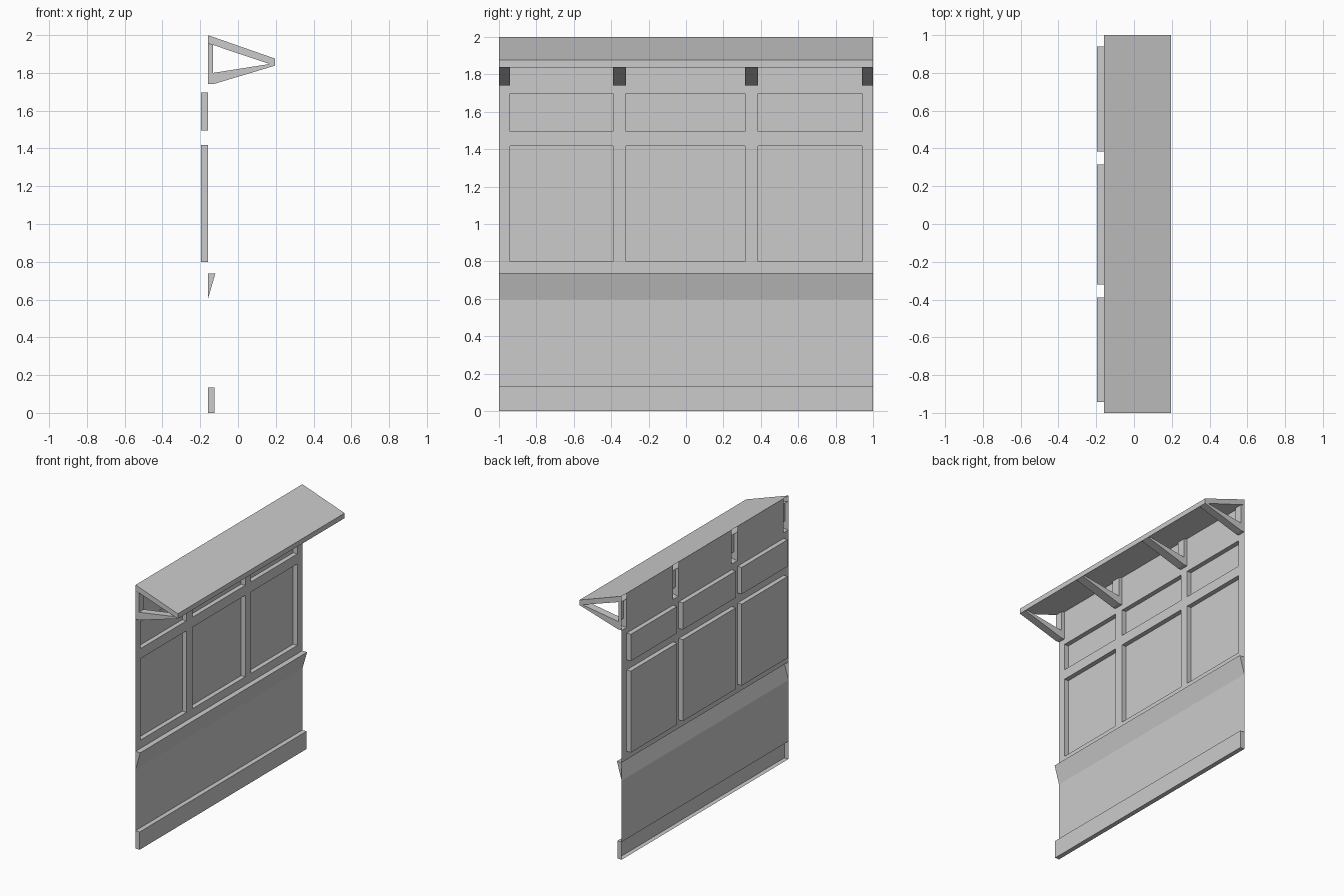
import bpy, bmesh

if "Cube" in bpy.data.objects:
    bpy.data.objects.remove(bpy.data.objects["Cube"])

BACK = -0.16      # plane of the wall sheet
RECESS = -0.195   # plane of the recessed window panes
YS = [-1, -0.942, -0.39, -0.32, 0.316, 0.384, 0.94, 1]   # post / bay columns


def finish(name, bm):
    mesh = bpy.data.meshes.new(name)
    bm.to_mesh(mesh)
    bm.free()
    obj = bpy.data.objects.new(name, mesh)
    bpy.context.collection.objects.link(obj)
    return obj


def sheet(name, strips, caps, y0, y1):
    """Open-backed shell: x/z polylines swept along y, with end cap polygons."""
    bm = bmesh.new()

    def face(points):
        bm.faces.new([bm.verts.new(p) for p in points])

    for line in strips:
        for (xa, za), (xb, zb) in zip(line, line[1:]):
            face([(xa, y0, za), (xb, y0, zb), (xb, y1, zb), (xa, y1, za)])
    for cap in caps:
        for y in (y0, y1):
            face([(x, y, z) for x, z in cap])
    bmesh.ops.remove_doubles(bm, verts=bm.verts, dist=0.0005)
    bmesh.ops.recalc_face_normals(bm, faces=bm.faces)
    # The steepest forward face must look toward +x
    lead = max(bm.faces, key=lambda f: abs(f.normal.x))
    if lead.normal.x < 0:
        bmesh.ops.reverse_faces(bm, faces=bm.faces)
    return finish(name, bm)


# Wall sheet, with recessed window panes and open slots behind the brackets
zs = [0.135, 0.60, 0.737, 0.80, 1.418, 1.494, 1.697, 1.74, 2.0]
bm = bmesh.new()


def quad(points):
    bm.faces.new([bm.verts.new(p) for p in points])


for i, (y0, y1) in enumerate(zip(YS, YS[1:])):
    bay = i % 2 == 1
    for j, (z0, z1) in enumerate(zip(zs, zs[1:])):
        if j == 1 or (j == 7 and not bay):
            continue
        ring = [(y0, z0), (y1, z0), (y1, z1), (y0, z1)]
        pane = bay and j in (3, 5)
        quad([(RECESS if pane else BACK, y, z) for y, z in ring])
        if pane:
            for (ya, za), (yb, zb) in zip(ring, ring[1:] + ring[:1]):
                quad([(BACK, ya, za), (BACK, yb, zb),
                      (RECESS, yb, zb), (RECESS, ya, za)])
bmesh.ops.remove_doubles(bm, verts=bm.verts, dist=0.0005)
finish("wall_with_windows", bm)

# Skirting along the ground and sloped sill below the windows
base = [(BACK, 0), (-0.125, 0), (-0.125, 0.135), (BACK, 0.135)]
sheet("skirting", [base], [base], -1, 1)
sill = [(BACK, 0.60), (-0.12, 0.737), (BACK, 0.737)]
sheet("sill", [sill], [sill], -1, 1)

# Sloping awning slab
roof = [(BACK, 2.0), (0.195, 1.876), (0.195, 1.838), (BACK, 1.957)]
sheet("awning", [roof], [roof], -1, 1)

# Triangular brackets: wall post plus diagonal strut
A, B, C = (BACK, 1.957), (-0.132, 1.947), (-0.132, 1.80)
D, E, F, G = (BACK, 1.74), (-0.132, 1.74), (0.195, 1.838), (0.167, 1.847)
for i in range(0, 7, 2):
    sheet("bracket", [[D, E, F], [G, C, B]],
          [[A, B, C, E, D], [C, E, F, G]], YS[i], YS[i + 1])
